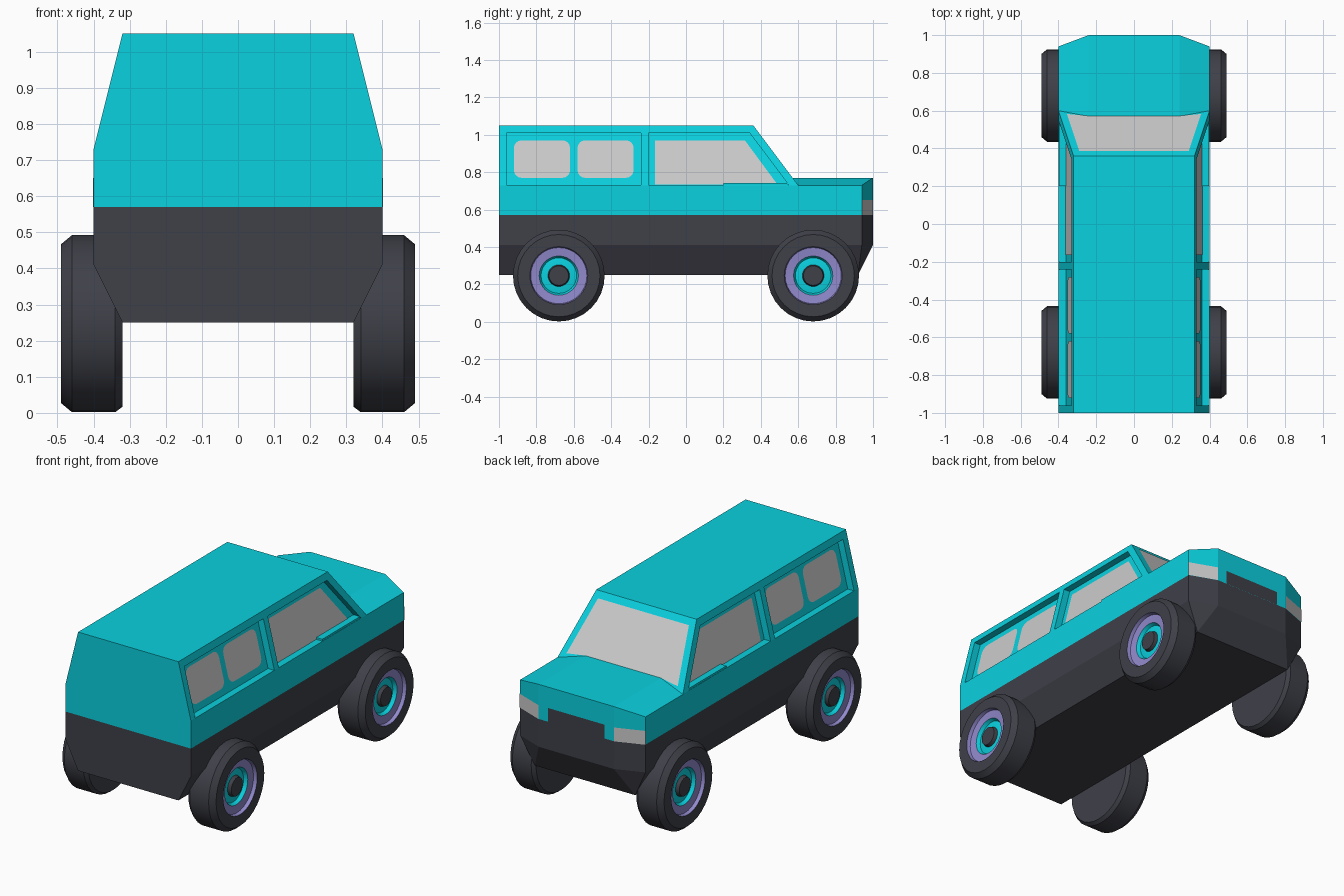
import bpy, bmesh, math
from mathutils import Vector

if "Cube" in bpy.data.objects:
    bpy.data.objects.remove(bpy.data.objects["Cube"])


def material(name, rgb):
    m = bpy.data.materials.new(name)
    m.diffuse_color = (*rgb, 1)
    m.use_nodes = True
    m.node_tree.nodes["Principled BSDF"].inputs["Base Color"].default_value = m.diffuse_color
    return m


CYAN = material("cyan paint", (0.003, 0.64, 0.74))
DARK = material("dark rubber", (0.05, 0.052, 0.066))
PURPLE = material("purple rim", (0.28, 0.25, 0.60))


def mesh_object(name, verts, faces, mats=(), closed=True, mirror=False):
    bm = bmesh.new()
    vs = [bm.verts.new(v) for v in verts]
    for f in faces:
        bm.faces.new([vs[i] for i in f])
    if mirror:
        geom = bm.verts[:] + bm.edges[:] + bm.faces[:]
        bmesh.ops.mirror(bm, geom=geom, axis='X', merge_dist=0.0005)
    bmesh.ops.remove_doubles(bm, verts=bm.verts[:], dist=0.0005)
    if closed:
        bmesh.ops.recalc_face_normals(bm, faces=bm.faces[:])
    me = bpy.data.meshes.new(name)
    bm.to_mesh(me)
    bm.free()
    for m in mats:
        me.materials.append(m)
    ob = bpy.data.objects.new(name, me)
    bpy.context.collection.objects.link(ob)
    return ob


def loft(rings):
    """Stack of equal-length rings, capped at both ends."""
    n = len(rings[0])
    verts = [p for r in rings for p in r]
    faces = [list(range(n)), list(range(len(verts) - n, len(verts)))]
    for k in range(len(rings) - 1):
        for i in range(n):
            j = (i + 1) % n
            faces.append([k * n + i, k * n + j, (k + 1) * n + j, (k + 1) * n + i])
    return verts, faces


# Lower body: chamfered nose, tucked-in sills
def plan(x, shoulder_y, nose_x, nose_y, z):
    return [(-x, -1, z), (x, -1, z), (x, shoulder_y, z), (nose_x, nose_y, z),
            (-nose_x, nose_y, z), (-x, shoulder_y, z)]


# the lowest nose edge is straight, so its shoulder and nose points coincide
low = [(-.32, -1, .25), (.32, -1, .25), (.32, .92, .25), (-.32, .92, .25)]
mid = plan(.40, .94, .24, 1, .41)
top = plan(.40, .94, .24, 1, .57)
mesh_object("lower_body", low + mid + top,
            [(0, 1, 2, 3), (0, 1, 5, 4), (1, 2, 6, 5), (2, 7, 6), (2, 3, 8, 7),
             (3, 9, 8), (3, 0, 4, 9), (10, 11, 12, 13, 14, 15)] +
            [(4 + i, 4 + (i + 1) % 6, 10 + (i + 1) % 6, 10 + i) for i in range(6)],
            [DARK])

# Upper body: right half of hood, cabin and roof, mirrored
P = dict(a=(0, -1, .57), b=(.4, -1, .57), c=(.4, .94, .57), d=(.24, 1, .57), e=(0, 1, .57),
         f=(.4, -1, .73), g=(.4, .6, .73), h=(.4, .94, .73), i=(.24, 1, .77), j=(0, 1, .77),
         k=(.24, .57, .77), l=(0, .57, .77), m=(.32, -1, 1.05), n=(.32, .36, 1.05),
         o=(0, -1, 1.05), p=(0, .36, 1.05))
keys = list(P)
upper = mesh_object("upper_body", P.values(),
                    [[keys.index(q) for q in s] for s in
                     "abfmo bchgf cdih deji ghik ijlk klpng fgnm mnpo aedcb".split()],
                    [CYAN], mirror=True)


# Window recesses, parallel to the leaning cabin sides
def pane_x(z, lift=0.0):
    return .36 - .25 * (z - .73) + lift


RECESSES = [[(-.96, .731), (-.24, .731), (-.24, 1.01), (-.96, 1.01)],
            [(-.20, .731), (.55, .731), (.34, 1.01), (-.20, 1.01)]]
cutters = []
for outline in RECESSES:
    v, f = loft([[(pane_x(z), y, z) for y, z in outline], [(.6, y, z) for y, z in outline]])
    cut = mesh_object("recess_cutter", v, f, [CYAN], mirror=True)
    cut.hide_render = True
    mod = upper.modifiers.new("recess", 'BOOLEAN')
    mod.operation, mod.solver, mod.object = 'DIFFERENCE', 'EXACT', cut
    cutters.append(cut)
baked = bpy.data.meshes.new_from_object(
    upper.evaluated_get(bpy.context.evaluated_depsgraph_get()))
upper.modifiers.clear()
upper.data = baked
for cut in cutters:
    bpy.data.objects.remove(cut)


# Side glass
def rounded(y0, y1, z0, z1, r=.04, steps=4):
    pts = []
    for k, (cy, cz) in enumerate([(y1 - r, z1 - r), (y0 + r, z1 - r),
                                  (y0 + r, z0 + r), (y1 - r, z0 + r)]):
        for s in range(steps + 1):
            t = math.pi / 2 * (k + s / steps)
            pts.append((cy + r * math.cos(t), cz + r * math.sin(t)))
    return pts


PANES = {"rear_window": rounded(-.92, -.62, .77, .97),
         "middle_window": rounded(-.58, -.28, .77, .97),
         "front_window": [(-.165, .733), (.49, .733), (.315, .97), (-.165, .97)]}
for name, outline in PANES.items():
    for side, s in (("right", 1), ("left", -1)):
        pts = [(s * pane_x(z, .003), y, z) for y, z in outline][::s]
        mesh_object(f"{name}_{side}", pts, [range(len(pts))], closed=False)


# Windshield, resting on the sloped cabin front
def shield(x, y):
    return Vector((x, y, 1.05 - (y - .36) * 4 / 3)) + Vector((0, .8, .6)) * .003


corners = [(-.29, .385), (-.355, .58), (-.24, .57), (.24, .57), (.355, .58), (.29, .385)]
mesh_object("windshield", [shield(*c) for c in corners], [range(6)], closed=False)

# Grille, headlights on the nose chamfers, and window ledges
mesh_object("grille", [(.18, 1.001, .57), (-.18, 1.001, .57), (-.18, 1.001, .65), (.18, 1.001, .65)],
            [range(4)], [DARK], closed=False)
for side, s in (("right", 1), ("left", -1)):
    quad = [(.402, .941, .57), (.241, 1.001, .57), (.241, 1.001, .65), (.402, .941, .65)]
    mesh_object(f"headlight_{side}", [(s * x, y, z) for x, y, z in quad][::s],
                [range(4)], closed=False)
    v, f = loft([[(s * .35, .20, z), (s * .398, .20, z), (s * .398, .545, z), (s * .35, .545, z)]
                 for z in (.725, .742)])
    mesh_object(f"window_ledge_{side}", v, f, [CYAN])

# Wheels: one turned profile of (x, radius) with a paint index per band
PROFILE = [(.32, 0), (.32, .23), (.34, .245), (.46, .245), (.49, .22), (.49, .155),
           (.47, .15), (.465, .105), (.445, .095), (.45, .065), (.45, .058), (.47, .052), (.47, 0)]
BANDS = [0, 0, 0, 0, 0, 1, 1, 2, 2, 2, 0, 0]
SEG = 32


def wheel(name, side, y):
    verts, faces, paint = [], [], []
    for x, r in PROFILE:
        for k in range(SEG):
            t = 2 * math.pi * k / SEG
            verts.append((side * x, y + r * math.cos(t), .247 + r * math.sin(t)))
    n = len(PROFILE)
    for b in range(1, n - 2):
        for k in range(SEG):
            j = (k + 1) % SEG
            faces.append((b * SEG + k, b * SEG + j, (b + 1) * SEG + j, (b + 1) * SEG + k))
            paint.append(BANDS[b])
    faces += [range(SEG, 2 * SEG), range((n - 2) * SEG, (n - 1) * SEG)]
    paint += [0, 0]
    verts[:SEG] = verts[SEG:2 * SEG]      # axis rings fold onto the flat caps
    verts[-SEG:] = verts[-2 * SEG:-SEG]
    ob = mesh_object(name, verts, faces, [DARK, PURPLE, CYAN])
    for poly, index in zip(ob.data.polygons, paint):
        poly.material_index = index
    bpy.ops.object.select_all(action='DESELECT')
    ob.select_set(True)
    bpy.context.view_layer.objects.active = ob
    bpy.ops.object.shade_smooth_by_angle(angle=math.radians(25))


for side, s in (("right", 1), ("left", -1)):
    wheel(f"front_wheel_{side}", s, .68)
    wheel(f"rear_wheel_{side}", s, -.68)
